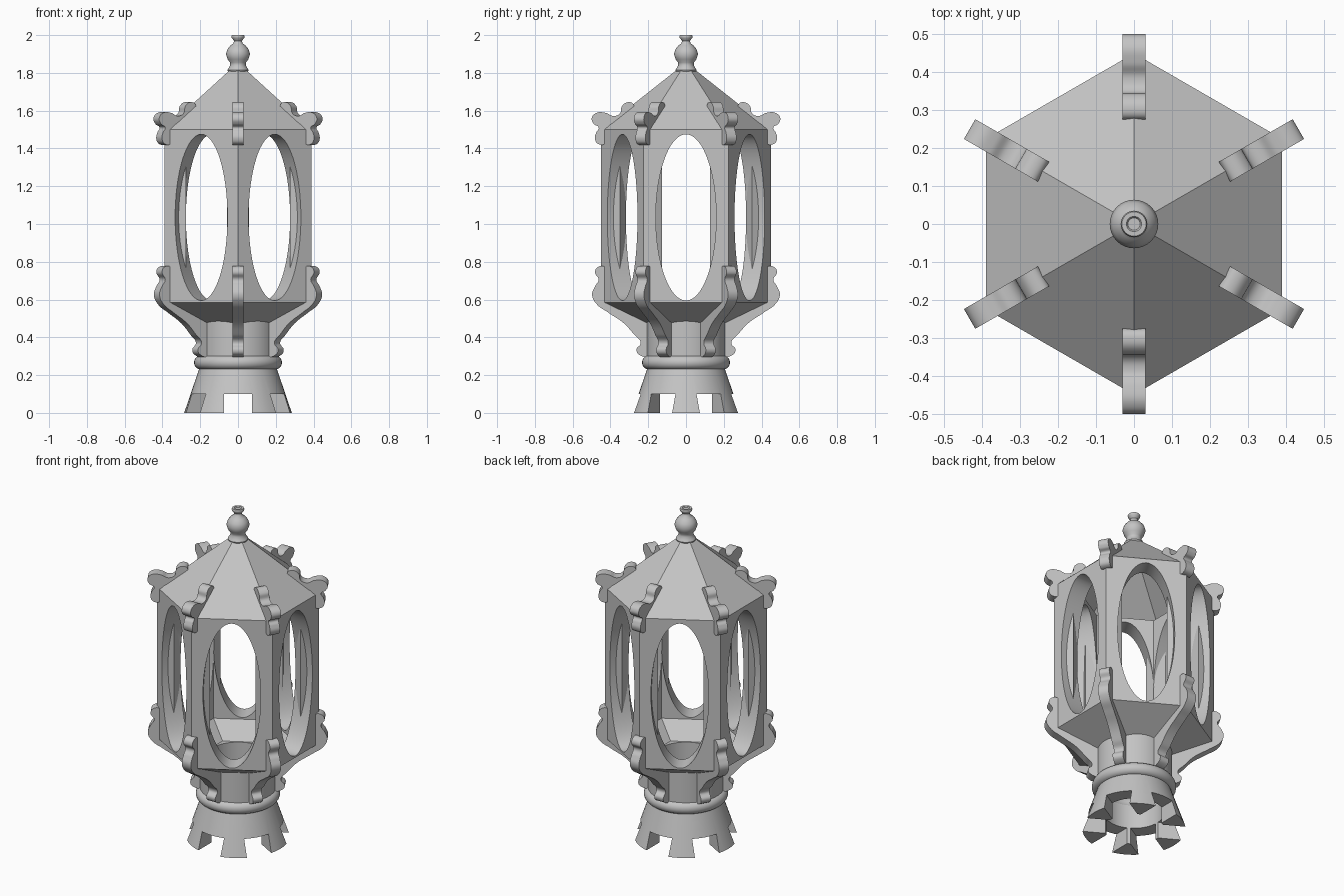
import bpy, bmesh
from math import sin, cos, pi, radians
from mathutils import Matrix

if "Cube" in bpy.data.objects:
    bpy.data.objects.remove(bpy.data.objects["Cube"], do_unlink=True)

GREY = (0.55, 0.55, 0.55, 1)
metal = bpy.data.materials.new("grey_metal")
metal.use_nodes = True
metal.diffuse_color = GREY
metal.node_tree.nodes["Principled BSDF"].inputs["Base Color"].default_value = GREY

R = 0.449               # hexagon corner radius
A = R * cos(pi / 6)     # hexagon flat distance
WALL = 0.114
FLOOR, EAVES = 0.585, 1.5


def finish(obj, angle=35):
    obj.data.materials.append(metal)
    bpy.ops.object.select_all(action="DESELECT")
    obj.select_set(True)
    bpy.context.view_layer.objects.active = obj
    bpy.ops.object.shade_smooth_by_angle(angle=radians(angle))
    return obj


def bm_object(name, bm):
    bmesh.ops.recalc_face_normals(bm, faces=bm.faces)
    mesh = bpy.data.meshes.new(name)
    bm.to_mesh(mesh)
    bm.free()
    obj = bpy.data.objects.new(name, mesh)
    bpy.context.collection.objects.link(obj)
    return obj


def lathe(name, profile, segments, closed=True):
    """Turn an (r, z) profile round the z axis."""
    bm = bmesh.new()
    rings = []
    for i in range(segments):
        a = pi / 2 + 2 * pi * i / segments
        rings.append([bm.verts.new((r * cos(a), r * sin(a), z)) for r, z in profile])
    n = len(profile)
    for j in range(n if closed else n - 1):
        k = (j + 1) % n
        for i in range(segments):
            after = rings[(i + 1) % segments]
            bm.faces.new((rings[i][j], after[j], after[k], rings[i][k]))
    if not closed:
        for end in (0, -1):
            bm.faces.new([ring[end] for ring in rings])
    return bm_object(name, bm)


def plate(name, outlines, depth, matrix, smooth=False):
    """Extrude flat outlines; later outlines are holes."""
    curve = bpy.data.curves.new(name, "CURVE")
    curve.dimensions = "2D"
    curve.fill_mode = "BOTH"
    curve.extrude = depth / 2
    curve.resolution_u = 8
    for pts in outlines:
        spline = curve.splines.new("BEZIER" if smooth else "POLY")
        points = spline.bezier_points if smooth else spline.points
        points.add(len(pts) - 1)
        for p, (x, y) in zip(points, pts):
            if smooth:
                p.co = (x, y, 0)
                p.handle_left_type = p.handle_right_type = "AUTO"
            else:
                p.co = (x, y, 0, 1)
        spline.use_cyclic_u = True
    temp = bpy.data.objects.new(name + "_curve", curve)
    bpy.context.collection.objects.link(temp)
    bpy.context.view_layer.update()
    mesh = bpy.data.meshes.new_from_object(temp.evaluated_get(bpy.context.evaluated_depsgraph_get()))
    bpy.data.objects.remove(temp, do_unlink=True)
    bm = bmesh.new()
    bm.from_mesh(mesh)
    bpy.data.meshes.remove(mesh)
    bmesh.ops.remove_doubles(bm, verts=bm.verts, dist=0.0002)
    bm.transform(matrix)
    return finish(bm_object(name, bm))


# Flared base with a straight bore, notched into six teeth
base = lathe("toothed_base", [(0.285, 0), (0.205, 0.235), (0.165, 0.235), (0.165, 0)], 48)
notches = bmesh.new()
for k in range(6):
    place = (Matrix.Rotation(k * pi / 3 + pi / 6, 4, "Z") @ Matrix.Translation((0.26, 0, 0.03))
             @ Matrix.Diagonal((0.24, 0.148, 0.14, 1)))
    bmesh.ops.create_cube(notches, size=1, matrix=place)
cutter = bm_object("notch_cutter", notches)
cutter.hide_render = True
cut = base.modifiers.new("notches", "BOOLEAN")
cut.operation = "DIFFERENCE"
cut.solver = "EXACT"
cut.object = cutter
bpy.context.view_layer.objects.active = base
bpy.ops.object.modifier_apply(modifier=cut.name)
bpy.data.objects.remove(cutter, do_unlink=True)
finish(base)

# Collar ring and stem
ring = [(0.197 + 0.036 * cos(t), 0.267 + 0.037 * sin(t))
        for t in (2 * pi * i / 16 for i in range(16))]
finish(lathe("collar_ring", ring, 48), 50)
finish(lathe("stem_tube", [(0.21, 0.25), (0.21, 0.495), (0.168, 0.495), (0.168, 0.22)], 48))

# Six-sided funnel under the lantern, and hollow roof
funnel = [(R, FLOOR), (0.21, 0.47), (0.195, 0.49), (0.32, FLOOR)]
finish(lathe("funnel_floor", funnel, 6), 10)
roof = [(R, EAVES), (0.05, 1.815), (0.02, 1.815), (0.02, 1.79), (0.385, EAVES)]
finish(lathe("roof", roof, 6), 10)

# Finial
finial = [(0.05, 1.8), (0.056, 1.815), (0.05, 1.825), (0.041, 1.84), (0.042, 1.855),
          (0.055, 1.872), (0.064, 1.9), (0.056, 1.925), (0.04, 1.945), (0.024, 1.957),
          (0.021, 1.97), (0.033, 1.985), (0.035, 1.993), (0.032, 2.0), (0.02, 2.0),
          (0.016, 1.994)]
finish(lathe("finial", finial, 32, False), 50)

# Bracket outlines in (radius, height)
lower = [(0.43, 0.772), (0.465, 0.773), (0.482, 0.745), (0.462, 0.705), (0.482, 0.67),
         (0.497, 0.625), (0.475, 0.578), (0.41, 0.53), (0.33, 0.475), (0.275, 0.415),
         (0.24, 0.37), (0.262, 0.335), (0.248, 0.308), (0.19, 0.304), (0.19, 0.4),
         (0.21, 0.48), (0.3, 0.53), (0.42, 0.6)]
upper = [(0.43, 1.425), (0.465, 1.424), (0.482, 1.45), (0.475, 1.485), (0.462, 1.51),
         (0.488, 1.53), (0.499, 1.56), (0.475, 1.588), (0.425, 1.588), (0.385, 1.572),
         (0.35, 1.585), (0.338, 1.625), (0.305, 1.645), (0.277, 1.632), (0.285, 1.6),
         (0.34, 1.56), (0.425, 1.5)]

# Thick overlapping panels with oval openings, and corner brackets, repeated six times
stand = Matrix.Rotation(pi / 2, 4, "X")
push = Matrix.Translation((0, -(A - WALL / 2), 0))
frame = [(-R / 2, FLOOR), (R / 2, FLOOR), (R / 2, EAVES), (-R / 2, EAVES)]
oval = [(0.16 * cos(t), 1.035 + 0.44 * sin(t)) for t in (2 * pi * i / 64 for i in range(64))]
for k in range(6):
    turn = Matrix.Rotation(k * pi / 3 + pi / 6, 4, "Z")
    plate(f"window_panel_{k + 1}", [frame, oval], WALL, turn @ push @ stand)
    plate(f"lower_bracket_{k + 1}", [lower], 0.06, turn @ stand, True)
    plate(f"upper_bracket_{k + 1}", [upper], 0.06, turn @ stand, True)
